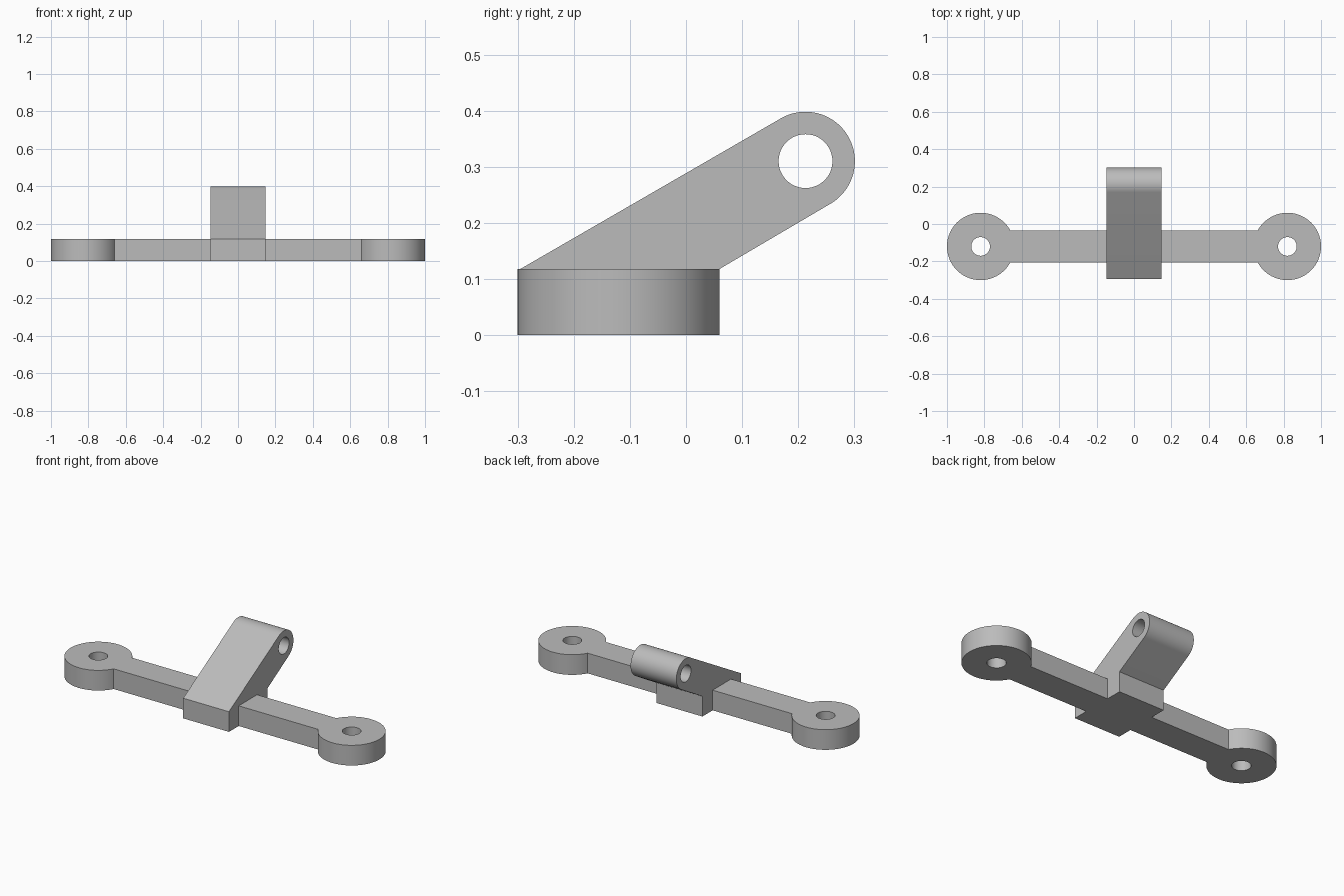
import bpy, bmesh
from math import asin, cos, pi, radians, sin
from mathutils import Matrix, Vector

cube = bpy.data.objects.get("Cube")
if cube:
    bpy.data.objects.remove(cube, do_unlink=True)

grey = bpy.data.materials.new("plain grey")
grey.use_nodes = True
colour = (0.5, 0.5, 0.5, 1)
grey.diffuse_color = colour
grey.node_tree.nodes["Principled BSDF"].inputs["Base Color"].default_value = colour


def arc(cx, cy, r, start, end, steps):
    return [(cx + r * cos(start + (end - start) * i / steps),
             cy + r * sin(start + (end - start) * i / steps)) for i in range(steps + 1)]


def plate(name, outline, hole, depth, matrix):
    """Extrude an outline with one hole, then place it with a matrix."""
    bm = bmesh.new()
    edges = []
    for loop in (outline, hole):
        verts = [bm.verts.new((x, y, 0)) for x, y in loop]
        edges += [bm.edges.new((v, verts[i - 1])) for i, v in enumerate(verts)]
    bmesh.ops.triangle_fill(bm, edges=edges, use_beauty=True, normal=(0, 0, 1))
    result = bmesh.ops.extrude_face_region(bm, geom=bm.faces[:], use_keep_orig=True)
    top = [g for g in result["geom"] if isinstance(g, bmesh.types.BMVert)]
    bmesh.ops.translate(bm, verts=top, vec=(0, 0, depth))
    bm.transform(matrix)
    bmesh.ops.recalc_face_normals(bm, faces=bm.faces[:])
    mesh = bpy.data.meshes.new(name)
    bm.to_mesh(mesh)
    bm.free()
    mesh.materials.append(grey)
    obj = bpy.data.objects.new(name, mesh)
    bpy.context.collection.objects.link(obj)
    bpy.ops.object.select_all(action="DESELECT")
    obj.select_set(True)
    bpy.context.view_layer.objects.active = obj
    bpy.ops.object.shade_smooth_by_angle(angle=radians(30))
    return obj


height, half_block = 0.118, 0.148
mid_y = -0.12

# Side bars ending in round bolt eyes, mirrored left and right
eye_x, eye_r, half_bar = 0.82, 0.18, 0.085
join = pi - asin(half_bar / eye_r)
outline = [(half_block, half_bar), (half_block, -half_bar)]
outline += arc(eye_x, 0, eye_r, -join, join, 72)
hole = arc(eye_x, 0, 0.05, 0, 2 * pi, 48)[:-1]
bars = plate("bolt_bars", outline, hole, height, Matrix.Translation((0, mid_y, 0)))
bars.modifiers.new("Mirror", "MIRROR").use_mirror_merge = False

# Central block and leaning lug as one side profile, extruded along x
front, back = -0.295, 0.06
pin = Vector((0.213, 0.31))
lean = radians(30)
outline = [(front, height), (front, 0), (back, 0), (back, height)]
outline += arc(pin.x, pin.y, 0.088, lean - pi / 2, lean + pi / 2, 40)
hole = arc(pin.x, pin.y, 0.048, 0, 2 * pi, 48)[:-1]
to_side = Matrix(((0, 0, 1, -half_block), (1, 0, 0, 0), (0, 1, 0, 0), (0, 0, 0, 1)))
plate("leaning_lug", outline, hole, 2 * half_block, to_side)
